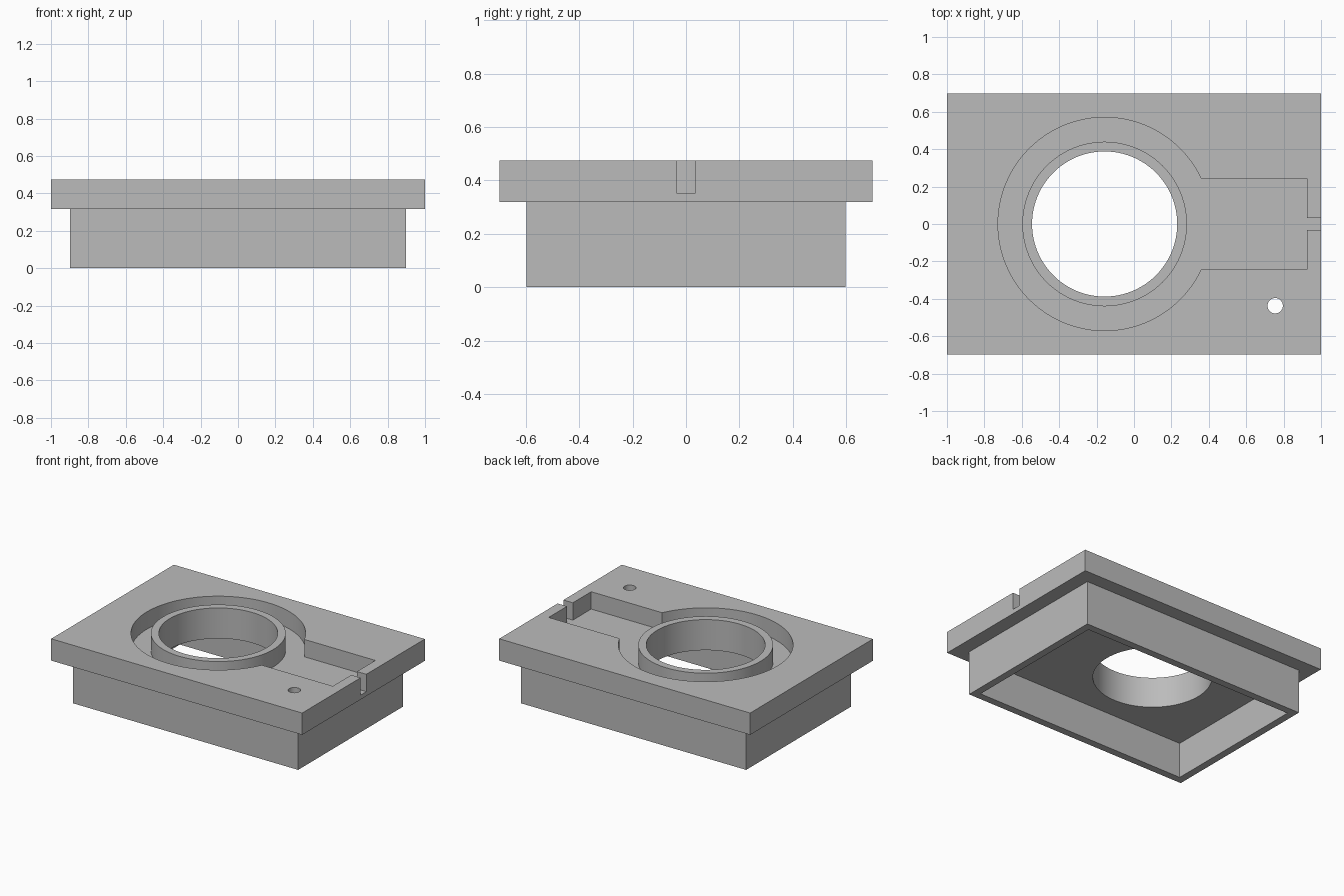
import bpy
import bmesh
from math import cos, sin, tau, radians

old = bpy.data.objects.get("Cube")
if old:
    bpy.data.objects.remove(old, do_unlink=True)

# Main dimensions
TOP, LEDGE, FLOOR, CEILING = 0.475, 0.318, 0.35, 0.255
BORE_X = -0.157
SIDES = 96

grey = bpy.data.materials.new("mid grey")
grey.use_nodes = True
grey.diffuse_color = (0.5, 0.5, 0.5, 1)
grey.node_tree.nodes["Principled BSDF"].inputs["Base Color"].default_value = (0.5, 0.5, 0.5, 1)


def add_object(name, bm):
    bmesh.ops.recalc_face_normals(bm, faces=bm.faces)
    mesh = bpy.data.meshes.new(name)
    bm.to_mesh(mesh)
    bm.free()
    mesh.materials.append(grey)
    obj = bpy.data.objects.new(name, mesh)
    bpy.context.collection.objects.link(obj)
    return obj


def box(name, x0, x1, half_y, z0, z1):
    bm = bmesh.new()
    bmesh.ops.create_cube(bm, size=1)
    for v in bm.verts:
        v.co.x = x1 if v.co.x > 0 else x0
        v.co.y = half_y if v.co.y > 0 else -half_y
        v.co.z = z1 if v.co.z > 0 else z0
    return add_object(name, bm)


def cylinder(name, x, y, r, z0, z1, sides=SIDES):
    bm = bmesh.new()
    bmesh.ops.create_cone(bm, cap_ends=True, segments=sides, radius1=r, radius2=r, depth=z1 - z0)
    bmesh.ops.translate(bm, verts=bm.verts, vec=(x, y, (z0 + z1) / 2))
    return add_object(name, bm)


def tube(name, x, r_in, r_out, z0, z1):
    bm = bmesh.new()
    section = [(r_in, z0), (r_out, z0), (r_out, z1), (r_in, z1)]
    rings = [[bm.verts.new((x + r * cos(tau * i / SIDES), r * sin(tau * i / SIDES), z))
              for r, z in section] for i in range(SIDES)]
    for i in range(SIDES):
        a, b = rings[i - 1], rings[i]
        for k in range(4):
            bm.faces.new((a[k - 1], a[k], b[k], b[k - 1]))
    return add_object(name, bm)


def combine(target, other, operation):
    mod = target.modifiers.new(other.name, "BOOLEAN")
    mod.operation, mod.solver, mod.object = operation, "EXACT", other
    bpy.context.view_layer.objects.active = target
    bpy.ops.object.modifier_apply(modifier=mod.name)
    bpy.data.objects.remove(other, do_unlink=True)


# Wide top plate on a narrower hollow base
housing = box("housing", -1, 1, 0.698, LEDGE, TOP)
combine(housing, box("base", -0.898, 0.898, 0.598, 0, 0.4), "UNION")
combine(housing, box("underside_cavity", -0.845, 0.845, 0.545, -0.1, CEILING), "DIFFERENCE")

# Ring groove, side channel and cable slot, all on one floor level
combine(housing, tube("ring_groove", BORE_X, 0.44, 0.57, FLOOR, 0.6), "DIFFERENCE")
combine(housing, box("side_channel", 0.29, 0.925, 0.242, FLOOR, 0.6), "DIFFERENCE")
combine(housing, box("cable_slot", 0.9, 1.1, 0.033, FLOOR, 0.6), "DIFFERENCE")

# Through bore and small screw hole
combine(housing, cylinder("bore", BORE_X, 0, 0.388, 0.1, 0.6), "DIFFERENCE")
combine(housing, cylinder("screw_hole", 0.755, -0.437, 0.041, 0.1, 0.6, 32), "DIFFERENCE")

# Smooth the round walls, keep the edges crisp
bpy.ops.object.select_all(action="DESELECT")
housing.select_set(True)
bpy.context.view_layer.objects.active = housing
bpy.ops.object.shade_smooth_by_angle(angle=radians(30))
